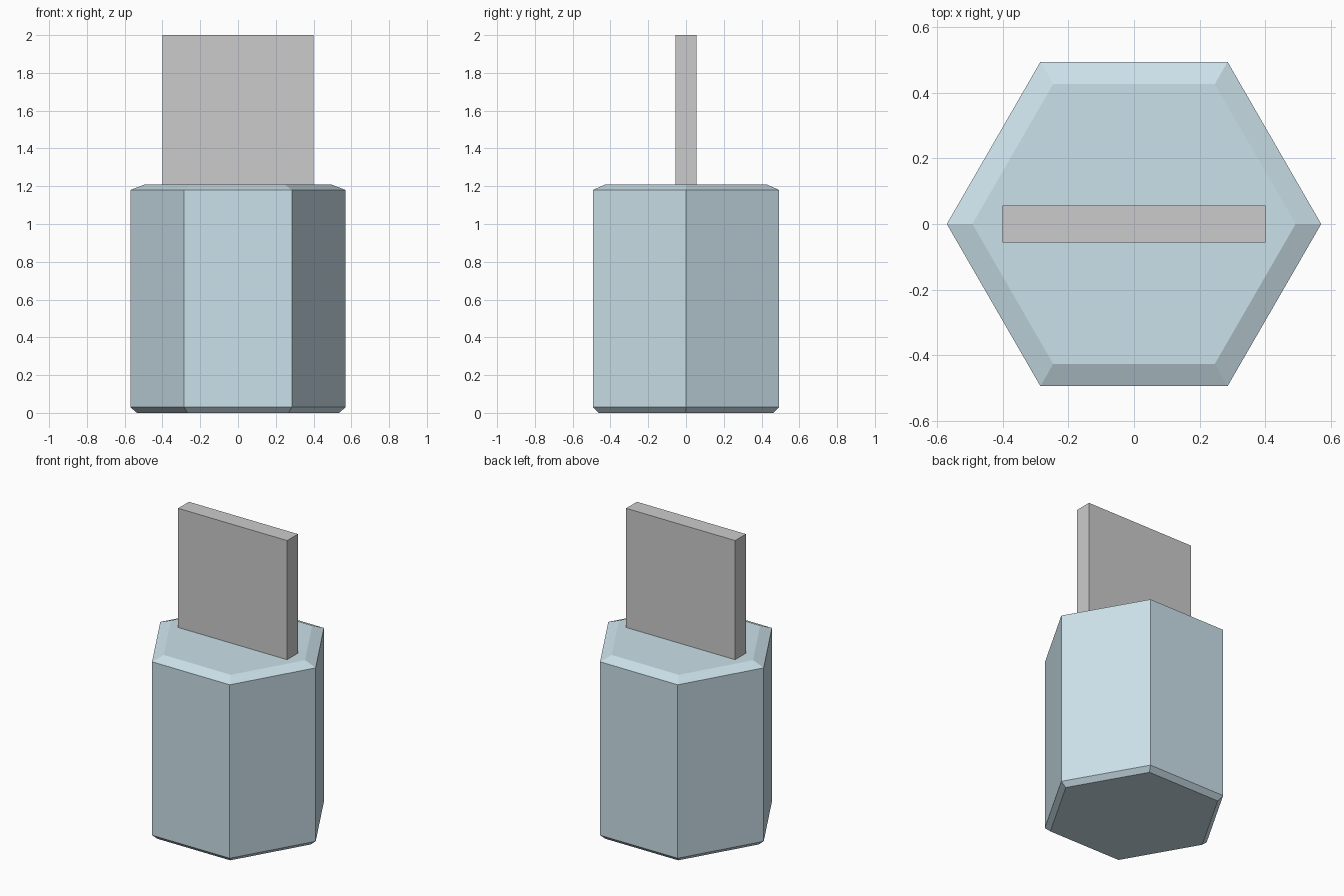
import bpy, bmesh
from math import cos, sin, pi

if "Cube" in bpy.data.objects:
    bpy.data.objects.remove(bpy.data.objects["Cube"])


def link_mesh(name, bm):
    bmesh.ops.recalc_face_normals(bm, faces=bm.faces)
    mesh = bpy.data.meshes.new(name)
    bm.to_mesh(mesh)
    bm.free()
    obj = bpy.data.objects.new(name, mesh)
    bpy.context.collection.objects.link(obj)
    return obj


def hex_loft(name, profile):
    """Stack hexagon rings (radius, z) into a closed flat-sided solid."""
    bm = bmesh.new()
    rings = [[bm.verts.new((r * cos(i * pi / 3), r * sin(i * pi / 3), z))
              for i in range(6)] for r, z in profile]
    for low, high in zip(rings, rings[1:]):
        for i in range(6):
            j = (i + 1) % 6
            bm.faces.new((low[i], low[j], high[j], high[i]))
    bm.faces.new(rings[0][::-1])
    bm.faces.new(rings[-1])
    return link_mesh(name, bm)


# Hexagonal body with chamfered bottom and top rims
body = hex_loft("hex_body", [(0.535, 0), (0.57, 0.03), (0.57, 1.18), (0.492, 1.21)])
mat = bpy.data.materials.new("pale_blue")
mat.diffuse_color = (0.60, 0.75, 0.82, 1)
mat.use_nodes = True
mat.node_tree.nodes["Principled BSDF"].inputs["Base Color"].default_value = mat.diffuse_color
body.data.materials.append(mat)

# Flat upright blade standing on the body
bm = bmesh.new()
bmesh.ops.create_cube(bm, size=1)
bmesh.ops.scale(bm, vec=(0.8, 0.113, 0.79), verts=bm.verts)
bmesh.ops.translate(bm, vec=(0, 0, 1.605), verts=bm.verts)
link_mesh("blade", bm)
